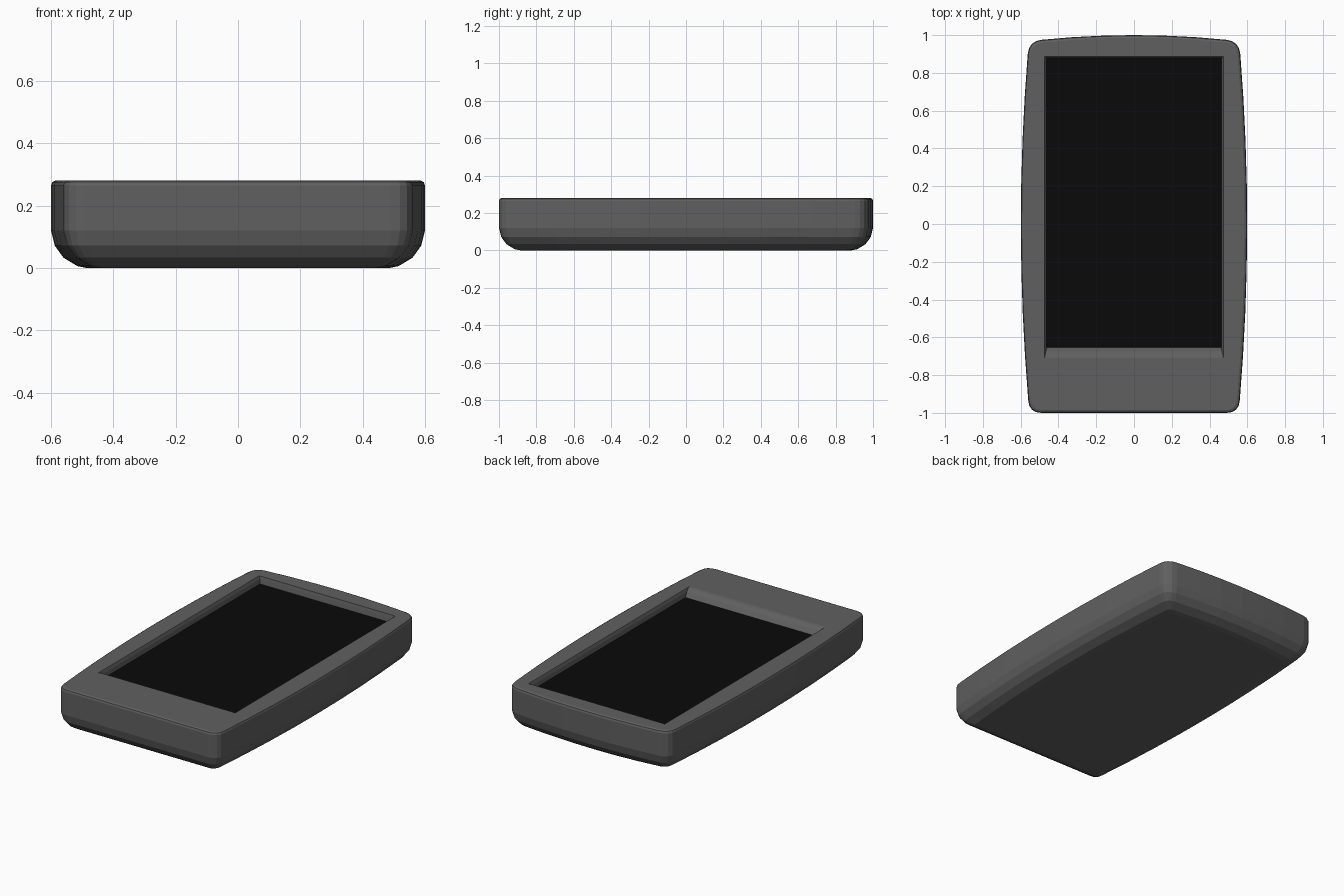
import bpy, bmesh
from mathutils import Vector

if "Cube" in bpy.data.objects:
    bpy.data.objects.remove(bpy.data.objects["Cube"])


def bezier(a, b, c, n):
    """Quadratic curve a-c pulled towards b, end points included."""
    return [a * (1 - t) ** 2 + b * 2 * t * (1 - t) + c * t * t
            for t in (i / n for i in range(n + 1))]


def outline(d):
    """Bowed tablet outline, shrunk inward by d, counter-clockwise."""
    r = max(0.068 - d * 0.5, 0.012)
    w, e = 0.557 - d, 0.042
    back, front = 0.968 - d, -1.0 + d

    def side(y):
        return w + e * (1 - (y / back) ** 2)

    def end(x):
        return back + 0.032 * (1 - (x / w) ** 2)

    lo, hi = front + r, back - r
    right = [Vector((side(lo + (hi - lo) * i / 8), lo + (hi - lo) * i / 8)) for i in range(9)]
    xs = w - r
    half_back = [Vector((xs * (1 - i / 3), end(xs * (1 - i / 3)))) for i in range(4)]
    low = bezier(Vector((w - r, front)), Vector((w, front)), right[0], 4)
    high = bezier(right[-1], Vector((w, back)), half_back[0], 4)
    half = low + right[1:-1] + high + half_back[1:]
    return half + [Vector((-p.x, p.y)) for p in reversed(half[:-1])]


def rectangle(x, y0, y1):
    """Outline points pushed onto the screen opening."""
    return [Vector((min(max(p.x, -x), x), min(max(p.y, y0), y1))) for p in outline(0)]


def make(name, bm, shade):
    mesh = bpy.data.meshes.new(name)
    bm.to_mesh(mesh)
    bm.free()
    mat = bpy.data.materials.new(name + "_colour")
    mat.diffuse_color = (shade, shade, shade, 1)
    mat.use_nodes = True
    mat.node_tree.nodes["Principled BSDF"].inputs["Base Color"].default_value = mat.diffuse_color
    mesh.materials.append(mat)
    ob = bpy.data.objects.new(name, mesh)
    bpy.context.collection.objects.link(ob)


# Casing: rounded back, upright walls, small top bevel, recessed opening
rings = [(outline(d), z) for d, z in
         [(0.115, 0), (0.085, 0.006), (0.04, 0.033), (0.012, 0.072), (0, 0.12),
          (0, 0.264), (0.004, 0.275), (0.014, 0.28)]]
rings += [(rectangle(x, y0, y1), z) for x, y0, y1, z in
          [(0.473, -0.71, 0.886, 0.28), (0.471, -0.695, 0.885, 0.276),
           (0.466, -0.675, 0.882, 0.262), (0.462, -0.655, 0.878, 0.235)]]
bm = bmesh.new()
loops = [[bm.verts.new((p.x, p.y, z)) for p in pts] for pts, z in rings]
n = len(loops[0])
for a, b in zip(loops, loops[1:]):
    for i in range(n):
        j = (i + 1) % n
        bm.faces.new((a[i], a[j], b[j], b[i]))
bm.faces.new(loops[0][::-1])
bmesh.ops.remove_doubles(bm, verts=bm.verts[:], dist=0.0001)
make("casing", bm, 0.117)

# Screen: dark panel closing the recess
bm = bmesh.new()
bm.faces.new([bm.verts.new((x, y, 0.235)) for x, y in
              [(-0.462, -0.655), (0.462, -0.655), (0.462, 0.878), (-0.462, 0.878)]])
make("screen", bm, 0.003)
